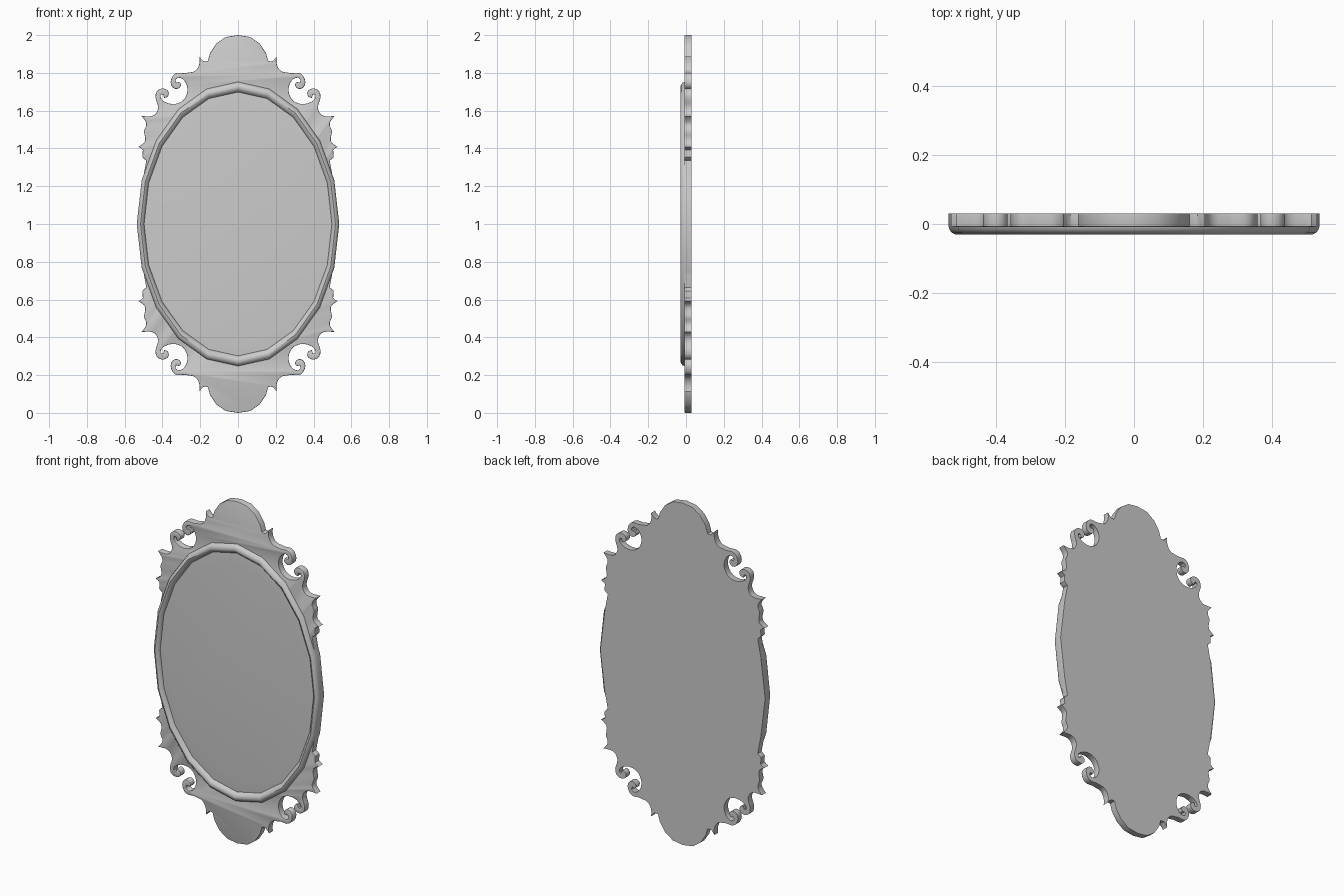
import bpy, bmesh, math
from mathutils import Vector

if "Cube" in bpy.data.objects:
    bpy.data.objects.remove(bpy.data.objects["Cube"])

CZ = 1.0                      # height of the centre of symmetry
BACK = 0.03


def finish(bm, name, angle=40):
    bmesh.ops.recalc_face_normals(bm, faces=bm.faces)
    me = bpy.data.meshes.new(name)
    bm.to_mesh(me)
    bm.free()
    ob = bpy.data.objects.new(name, me)
    bpy.context.collection.objects.link(ob)
    bpy.ops.object.select_all(action='DESELECT')
    ob.select_set(True)
    bpy.context.view_layer.objects.active = ob
    bpy.ops.object.shade_smooth_by_angle(angle=math.radians(angle))
    return ob


def smooth_path(pts, sub=2):
    """Catmull-Rom through the points, end points kept."""
    p = [Vector(q) for q in pts]
    p = [p[0]] + p + [p[-1]]
    out = []
    for i in range(1, len(p) - 2):
        a, b, c, d = p[i - 1:i + 3]
        for k in range(sub):
            t = k / sub
            out.append(0.5 * (2 * b + (c - a) * t + (2 * a - 5 * b + 4 * c - d) * t**2
                              + (3 * b - a - 3 * c + d) * t**3))
    return out + [p[-1]]


def oval_loops(name, profile, cap=False, n=20):
    """Sweep (x radius, z radius, y) rows round a 20-sided oval."""
    bm = bmesh.new()
    rows = [[bm.verts.new((rx * math.sin(math.tau * i / n), y,
                           CZ + rz * math.cos(math.tau * i / n)))
             for i in range(n)] for rx, rz, y in profile]
    for a, b in zip(rows, rows[1:]):
        for i in range(n):
            j = (i + 1) % n
            bm.faces.new((a[i], a[j], b[j], b[i]))
    if cap:
        bm.faces.new(rows[-1])
    return finish(bm, name)


# Scrollwork outline, one quarter: crest dome, thorns and the two curls
dome = [(0.065, 1.99), (0.115, 1.955), (0.148, 1.905)]
thorn = [(0.16, 1.863), (0.183, 1.862), (0.205, 1.887)]
curls = [(0.205, 1.887), (0.203, 1.86), (0.21, 1.832), (0.23, 1.808), (0.26, 1.802),
         (0.285, 1.798), (0.32, 1.80), (0.345, 1.785), (0.357, 1.75), (0.345, 1.722),
         (0.32, 1.715), (0.302, 1.733), (0.31, 1.752), (0.326, 1.748), (0.331, 1.763),
         (0.315, 1.775), (0.29, 1.765), (0.272, 1.737), (0.268, 1.70), (0.285, 1.66),
         (0.315, 1.64), (0.35, 1.635), (0.385, 1.645), (0.408, 1.665), (0.409, 1.683),
         (0.396, 1.685), (0.391, 1.668), (0.373, 1.674), (0.366, 1.695), (0.38, 1.713),
         (0.405, 1.717), (0.43, 1.702), (0.437, 1.67), (0.428, 1.64), (0.423, 1.612),
         (0.437, 1.582), (0.465, 1.57), (0.513, 1.572)]
side = [(0.513, 1.572), (0.49, 1.545), (0.486, 1.52), (0.498, 1.492), (0.492, 1.46),
        (0.496, 1.43), (0.529, 1.408)]
foot = [(0.529, 1.408), (0.504, 1.392), (0.506, 1.355), (0.485, 1.337)]

quarter = [Vector(p) for p in dome] + smooth_path(thorn)
for seg in (curls, side, foot):
    quarter += smooth_path(seg)[1:]
quarter.append(Vector((0.505, CZ + 0.231)))

right = [Vector((0, 2.0))] + quarter + [Vector((0.533, CZ))]
right += [Vector((p.x, 2 * CZ - p.y)) for p in reversed(quarter)] + [Vector((0, 0))]
outline = right + [Vector((-p.x, p.y)) for p in reversed(right[1:-1])]

# Ornate backplate with softened front edge
bm = bmesh.new()
base = bm.faces.new([bm.verts.new((p.x, BACK, p.y)) for p in outline])
ext = bmesh.ops.extrude_face_region(bm, geom=[base], use_keep_orig=True)['geom']
new_verts = [g for g in ext if isinstance(g, bmesh.types.BMVert)]
bmesh.ops.translate(bm, verts=new_verts, vec=(0, -0.008 - BACK, 0))
front = [g for g in ext if isinstance(g, bmesh.types.BMFace)][0]
bmesh.ops.bevel(bm, geom=list(front.edges), offset=0.005, segments=2,
                profile=0.5, affect='EDGES', clamp_overlap=True)
finish(bm, "ornate_backplate")

# Raised rounded oval moulding
RX, RZ = 0.536, 0.753
section = [(1, BACK), (1, -0.006), (0.993, -0.018), (0.98, -0.026), (0.963, -0.03),
           (0.946, -0.025), (0.932, -0.015), (0.924, -0.003), (0.922, 0.005)]
oval_loops("oval_moulding", [(RX * s, RZ * s, y) for s, y in section])

# Bevelled mirror glass
oval_loops("mirror_glass", [(0.497, 0.698, -0.009), (0.444, 0.645, -0.013)], cap=True)
